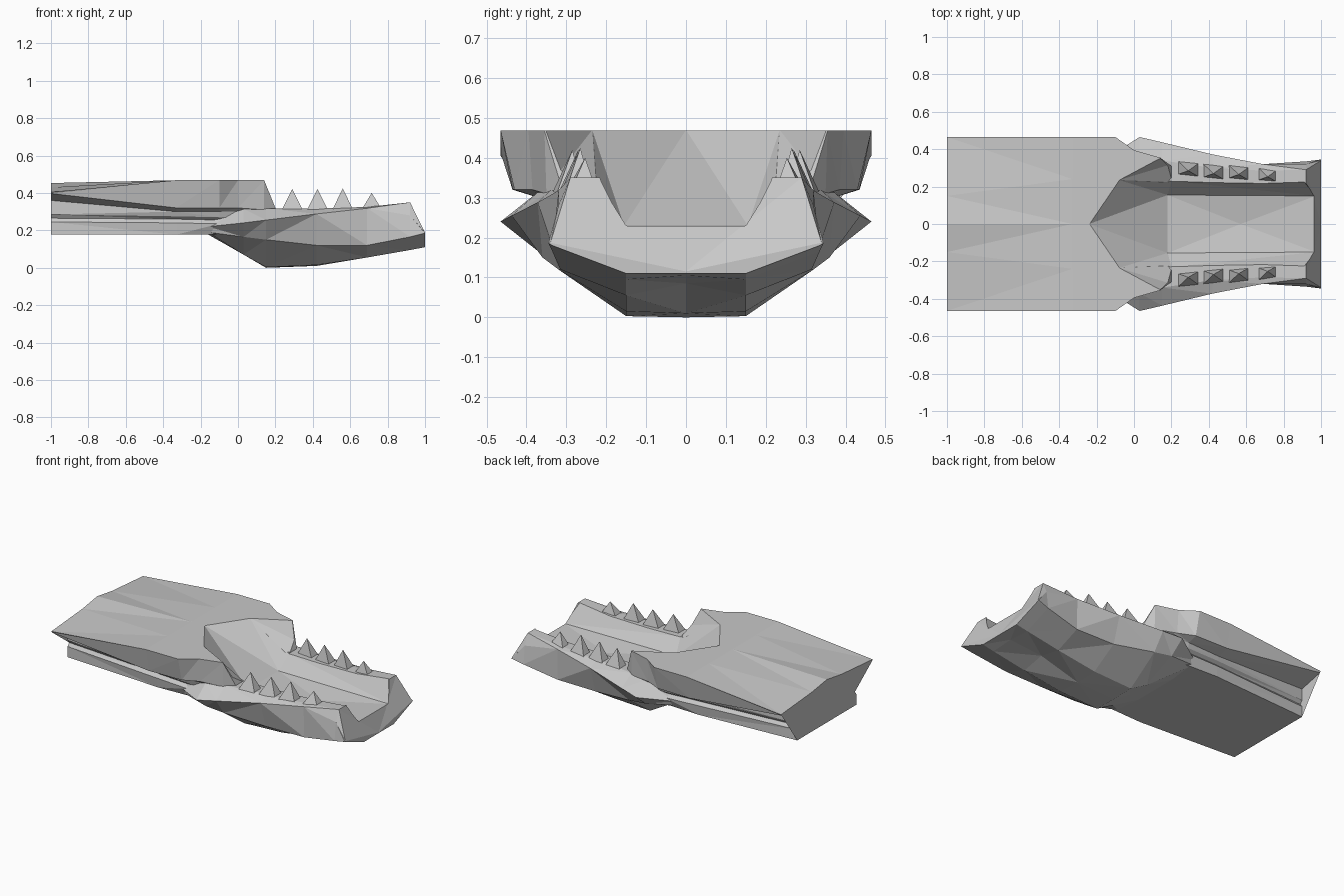
import bpy
import bmesh

old = bpy.data.objects.get("Cube")
if old:
    bpy.data.objects.remove(old)

grey = bpy.data.materials.new("stone_grey")
grey.use_nodes = True
grey.diffuse_color = (0.58, 0.58, 0.58, 1)
grey.node_tree.nodes["Principled BSDF"].inputs["Base Color"].default_value = (0.58, 0.58, 0.58, 1)


def finish(name, bm):
    """Turn the closed shape outward and make it an object."""
    bmesh.ops.recalc_face_normals(bm, faces=bm.faces)
    if bm.calc_volume(signed=True) < 0:
        bmesh.ops.reverse_faces(bm, faces=bm.faces)
    mesh = bpy.data.meshes.new(name)
    bm.to_mesh(mesh)
    bm.free()
    mesh.materials.append(grey)
    obj = bpy.data.objects.new(name, mesh)
    bpy.context.collection.objects.link(obj)
    return obj


def loft(name, sections):
    """Skin half profiles (top centre to bottom centre), mirrored in y."""
    bm = bmesh.new()
    rings = []
    for x, half in sections:
        ring = half + [(-y, z) for y, z in reversed(half) if y > 0]
        rings.append([bm.verts.new((x, y, z)) for y, z in ring])
    for a, b in zip(rings, rings[1:]):
        for i in range(len(a)):
            j = (i + 1) % len(a)
            bm.faces.new((a[i], a[j], b[j], b[i]))
    bm.faces.new(rings[0])
    bm.faces.new(rings[-1])
    bmesh.ops.triangulate(bm, faces=bm.faces)
    return finish(name, bm)


def hull(name, points):
    """Convex solid around points, mirrored in y."""
    bm = bmesh.new()
    for x, y, z in points:
        for s in ((1, -1) if y else (1,)):
            bm.verts.new((x, s * y, z))
    bmesh.ops.convex_hull(bm, input=bm.verts)
    return finish(name, bm)


def cut(target, tool):
    mod = target.modifiers.new("hollow", "BOOLEAN")
    mod.operation, mod.object, mod.solver = "DIFFERENCE", tool, "EXACT"
    bpy.context.view_layer.objects.active = target
    bpy.ops.object.modifier_apply(modifier=mod.name)


# Rear block: flanged top, undercut grooved sides, flat underside
rear = loft("rear_block", [
    (-1, [(0, .453), (.15, .43), (.465, .405), (.46, .397), (.3, .36),
          (.3, .285), (.285, .265), (.3, .245), (.3, .177), (0, .177)]),
    (-.33, [(0, .468), (.24, .468), (.465, .468), (.435, .32), (.36, .3),
            (.35, .275), (.33, .26), (.35, .24), (.34, .177), (0, .177)]),
    (-.1, [(0, .468), (.24, .468), (.465, .468), (.43, .32), (.37, .3),
           (.36, .27), (.34, .255), (.36, .235), (.33, .177), (0, .177)]),
    (0, [(0, .468), (.24, .468), (.395, .468), (.385, .32), (.36, .3),
         (.35, .27), (.33, .26), (.33, .24), (.3, .2), (0, .2)]),
    (.14, [(0, .468), (.25, .468), (.355, .468), (.35, .31), (.34, .3),
           (.33, .27), (.32, .26), (.3, .24), (.28, .2), (0, .2)]),
    (.2, [(0, .32), (.23, .32), (.31, .32), (.31, .31), (.3, .3),
          (.3, .27), (.3, .26), (.28, .24), (.26, .2), (0, .2)]),
])

# Jaw: rim, flared cheek, lower side edge and flat keel
jaw = loft("lower_jaw", [
    (-.16, [(0, .25), (.33, .25), (.345, .22), (.335, .19), (.15, .178), (0, .178)]),
    (.03, [(0, .315), (.37, .315), (.465, .24), (.37, .165), (.15, .07), (0, .07)]),
    (.15, [(0, .318), (.34, .318), (.437, .255), (.36, .15), (.15, .003), (0, 0)]),
    (.42, [(0, .318), (.3, .318), (.372, .288), (.32, .12), (.15, .015), (0, .01)]),
    (.69, [(0, .325), (.285, .325), (.32, .318), (.315, .12), (.15, .055), (0, .085)]),
    (.92, [(0, .35), (.29, .35), (.32, .28), (.335, .165), (.15, .095), (0, .105)]),
    (1, [(0, .115), (.34, .187), (.345, .185), (.335, .18), (.15, .11), (0, .11)]),
])

# Mouth hollow: long trough with a wedge-shaped throat cut into the block
mouth = hull("mouth_cutter", [
    (.18, .155, .23), (.97, .15, .23), (.57, 0, .205),
    (.2, .23, .32), (.2, .23, .6), (.91, .225, .35), (.91, .225, .6),
    (.99, .15, .3), (.99, .15, .6),
    (-.24, 0, .47), (-.08, .235, .47), (-.24, 0, .6), (-.08, .235, .6),
])
# Throat flare: bevels the block's front corners down to the rim
flare = hull("flare_cutter", [
    (-.08, .235, .47), (-.08, .235, .6), (.135, .35, .47), (.135, .35, .6),
    (.18, .225, .322), (.3, .35, .322), (.3, .35, .6),
])
cut(rear, mouth)
cut(rear, flare)
cut(jaw, mouth)
for tool in (mouth, flare):
    bpy.data.objects.remove(tool)

# Teeth: four pyramids on each rim
for side, label in ((1, "left"), (-1, "right")):
    for n, (x, y, top) in enumerate([(.29, .295, .42), (.425, .28, .42),
                                     (.56, .275, .425), (.715, .263, .4)]):
        bm = bmesh.new()
        base = [bm.verts.new((x + dx * .056, side * (y + dy * .036 - dx * .006), .308))
                for dx, dy in ((-1, -1), (1, -1), (1, 1), (-1, 1))]
        tip = bm.verts.new((x, side * (y - .01), top))
        bm.faces.new(base)
        for a, b in zip(base, base[1:] + base[:1]):
            bm.faces.new((a, b, tip))
        finish(f"{label}_tooth_{n + 1}", bm)
